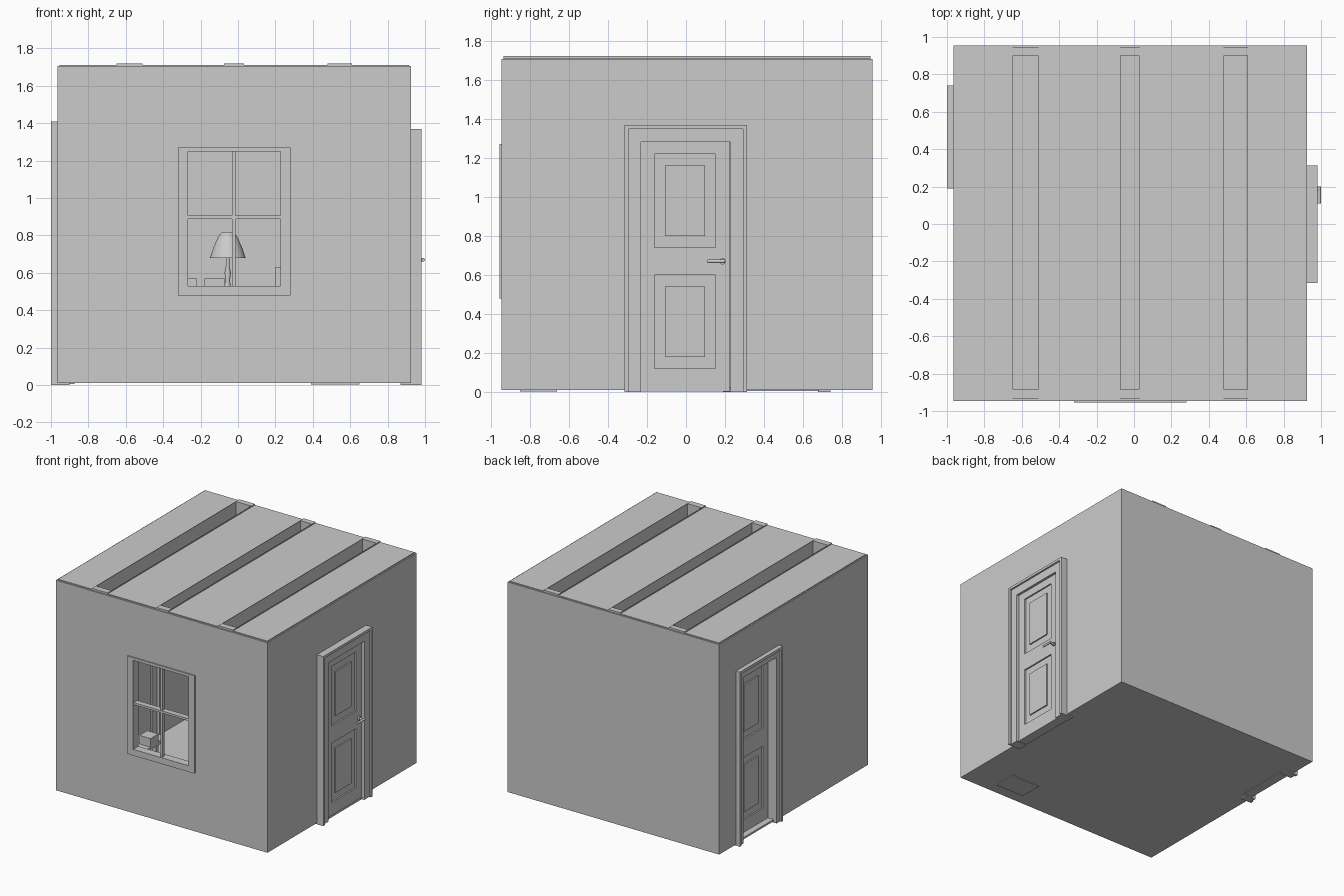
import bpy, bmesh, math

if "Cube" in bpy.data.objects:
    bpy.data.objects.remove(bpy.data.objects["Cube"])

X0, X1, Y0, Y1 = -0.965, 0.925, -0.945, 0.955   # outer wall faces
ZB, ZT, T = 0.01, 1.705, 0.05                   # wall bottom, top, thickness


def boxes(name, items):
    """One object from several boxes (x0, x1, y0, y1, z0, z1)."""
    bm = bmesh.new()
    for x0, x1, y0, y1, z0, z1 in items:
        r = bmesh.ops.create_cube(bm, size=1)
        for v in r['verts']:
            v.co.x = x0 + (v.co.x + .5) * (x1 - x0)
            v.co.y = y0 + (v.co.y + .5) * (y1 - y0)
            v.co.z = z0 + (v.co.z + .5) * (z1 - z0)
    me = bpy.data.meshes.new(name)
    bm.to_mesh(me)
    bm.free()
    ob = bpy.data.objects.new(name, me)
    bpy.context.collection.objects.link(ob)
    return ob


def ring(a0, a1, b0, b1, wa, wb0, wb1):
    """Four rectangles (a0, a1, b0, b1) forming a frame; wb0 = 0 leaves the bottom open."""
    r = [(a0, a0 + wa, b0, b1), (a1 - wa, a1, b0, b1), (a0 + wa, a1 - wa, b1 - wb1, b1)]
    if wb0 > 0:
        r.append((a0 + wa, a1 - wa, b0, b0 + wb0))
    return r


def on_x(rects, x0, x1):
    return [(x0, x1, *r) for r in rects]


def on_y(rects, y0, y1):
    return [(r[0], r[1], y0, y1, r[2], r[3]) for r in rects]


def lathe(name, profile, loc, n=32):
    bm = bmesh.new()
    vs = [bm.verts.new((r, 0, z)) for r, z in profile]
    es = [bm.edges.new(p) for p in zip(vs, vs[1:])]
    bmesh.ops.spin(bm, geom=vs + es, axis=(0, 0, 1), cent=(0, 0, 0),
                   angle=math.tau, steps=n, use_duplicate=False)
    bmesh.ops.remove_doubles(bm, verts=bm.verts, dist=1e-4)
    bmesh.ops.recalc_face_normals(bm, faces=bm.faces)
    me = bpy.data.meshes.new(name)
    bm.to_mesh(me)
    bm.free()
    ob = bpy.data.objects.new(name, me)
    ob.location = loc
    bpy.context.collection.objects.link(ob)
    bpy.ops.object.select_all(action='DESELECT')
    bpy.context.view_layer.objects.active = ob
    ob.select_set(True)
    bpy.ops.object.shade_smooth_by_angle(angle=math.radians(40))
    return ob


def wall_rects(a0, a1, o0, o1, b0, b1):
    """Wall a0..a1 with an opening o0..o1 by b0..b1."""
    r = [(a0, o0, ZB, ZT), (o1, a1, ZB, ZT), (o0, o1, b1, ZT)]
    if b0 > ZB:
        r.append((o0, o1, ZB, b0))
    return r


# Room shell
boxes("front_wall", on_y(wall_rects(X0, X1, -.27, .24, .52, 1.25), Y0, Y0 + T))
boxes("back_wall", [(X0, X1, Y1 - T, Y1, ZB, ZT)])
boxes("right_wall", on_x(wall_rects(Y0 + T, Y1 - T, -.24, .23, ZB, 1.29), X1 - T, X1))
boxes("left_wall", on_x(wall_rects(Y0 + T, Y1 - T, .25, .68, ZB, 1.34), X0, X0 + T))
boxes("floor", [(X0 + .005, X1 - .005, Y0 + .005, Y1 - .005, ZB, ZB + .015)])

# Ceiling panels with open-topped beams between them
slots = [(-.65, -.51), (-.075, .032), (.478, .61)]
edges = [X0 + .01] + [e for s in slots for e in s] + [X1 - .01]
boxes("ceiling_panels", [(a, b, Y0 + .012, Y1 - .01, 1.68, 1.712)
                         for a, b in zip(edges[::2], edges[1::2])])
w = .004
for i, (a, b) in enumerate(slots):
    boxes(f"ceiling_beam_{i + 1}", [
        (a, a + w, -.89, .9, 1.59, 1.72), (b - w, b, -.89, .9, 1.59, 1.72),
        (a, b, -.89, .9, 1.59, 1.6),
        (a, b, Y0 + .01, -.885, 1.59, 1.72), (a, b, .9, Y1 - .01, 1.59, 1.72)])

# Window frame and glazing bars
boxes("window_frame", on_y(ring(-.32, .28, .48, 1.27, .053, .05, .022), -.955, -.89))
boxes("window_bars", on_y([(-.032, -.014, .53, 1.25)], -.945, -.915)
      + on_y([(-.267, .228, .888, .906)], -.95, -.905))


def door_leaf(name, y0, y1, zt, face, s):
    """Panelled leaf: recessed fields with raised centres. s = outward x sign."""
    def lay(rects, d0, d1):
        a, b = sorted((face + s * d0, face + s * d1))
        return on_x(rects, a, b)
    k = zt / 1.28
    m = .07 * (y1 - y0) / .45
    p0, p1 = y0 + m, y1 - m
    zs = [(.12 * k, .6 * k), (.74 * k, 1.22 * k)]
    items = lay([(y0, y1, .005, zt)], -.035, -.012)
    items += lay([(y0, p0, .005, zt), (p1, y1, .005, zt),
                  (p0, p1, .005, zs[0][0]), (p0, p1, zs[0][1], zs[1][0]),
                  (p0, p1, zs[1][1], zt)], -.012, 0)
    items += lay([(p0 + .055, p1 - .055, a + .06, b - .06) for a, b in zs], -.012, -.001)
    boxes(name, items)


# Right door: stepped frame, leaf, lever handle
boxes("right_door_frame", on_x(ring(-.315, .312, 0, 1.368, .02, 0, .02), .87, .982)
      + on_x(ring(-.297, .294, 0, 1.35, .066, 0, .07), .87, .968))
door_leaf("right_door_leaf", -.232, .222, 1.28, .948, 1)
boxes("right_door_sill", [(.87, .95, -.235, .225, .004, .02)])


def rod(name, loc, rad, length, axis):
    bpy.ops.mesh.primitive_cylinder_add(vertices=20, radius=rad, depth=length, location=loc,
        rotation=(0, math.pi / 2, 0) if axis == 'x' else (math.pi / 2, 0, 0))
    bpy.context.object.name = name
    bpy.ops.object.shade_smooth_by_angle()


rod("handle_rose", (.953, .187, .67), .016, .012, 'x')
rod("handle_neck", (.97, .187, .67), .009, .045, 'x')
rod("handle_lever", (.99, .155, .67), .009, .09, 'y')

# Left door: frame with the leaf set deep into the wall
boxes("left_door_frame", on_x(ring(.19, .74, 0, 1.41, .022, 0, .022), -1.0, -.9)
      + on_x(ring(.21, .72, 0, 1.39, .045, 0, .05), -.988, -.9))
door_leaf("left_door_leaf", .25, .68, 1.34, -.91, -1)


def legs(x0, x1, y0, y1, z0, z1, t):
    return [(x, x + t, y, y + t, z0, z1) for x in (x0, x1 - t) for y in (y0, y1 - t)]


# Bedside table with lamp against the back wall
boxes("bedside_table", [(-.19, .08, .64, .89, .48, .5), (-.17, .06, .66, .88, .34, .48)]
      + legs(-.17, .06, .66, .88, .02, .36, .03))
boxes("books", [(-.18, -.07, .66, .8, .5, .57)])
lathe("lamp_base", [(0, .5), (.045, .5), (.045, .512), (.016, .525), (.012, .56), (.017, .6),
                    (.009, .64), (.009, .78), (0, .78)], (-.055, .78, 0))
lathe("lamp_shade", [(.033, .815), (.05, .795), (.075, .74), (.095, .68), (.09, .68),
                     (.07, .74), (.045, .79), (0, .81), (.033, .815)], (-.055, .78, 0))

# Bed in the back right corner
boxes("bed_frame", [(.2, .87, .36, .9, .12, .24), (.2, .235, .36, .9, .02, .4)]
      + legs(.2, .87, .36, .9, .02, .63, .035))
boxes("mattress", [(.235, .86, .37, .89, .24, .34)])
boxes("pillow", [(.68, .85, .42, .84, .34, .4)])

# Desk and small box by the window, low chest in the front right corner
boxes("desk", [(-.8, -.22, -.88, -.66, .48, .5)]
      + legs(-.78, -.24, -.87, -.67, .02, .48, .035))
boxes("desk_box", [(-.32, -.22, -.8, -.7, .5, .57)])
boxes("low_chest", [(.39, .65, -.85, -.66, .004, .4), (.38, .66, -.86, -.65, .4, .42)])
